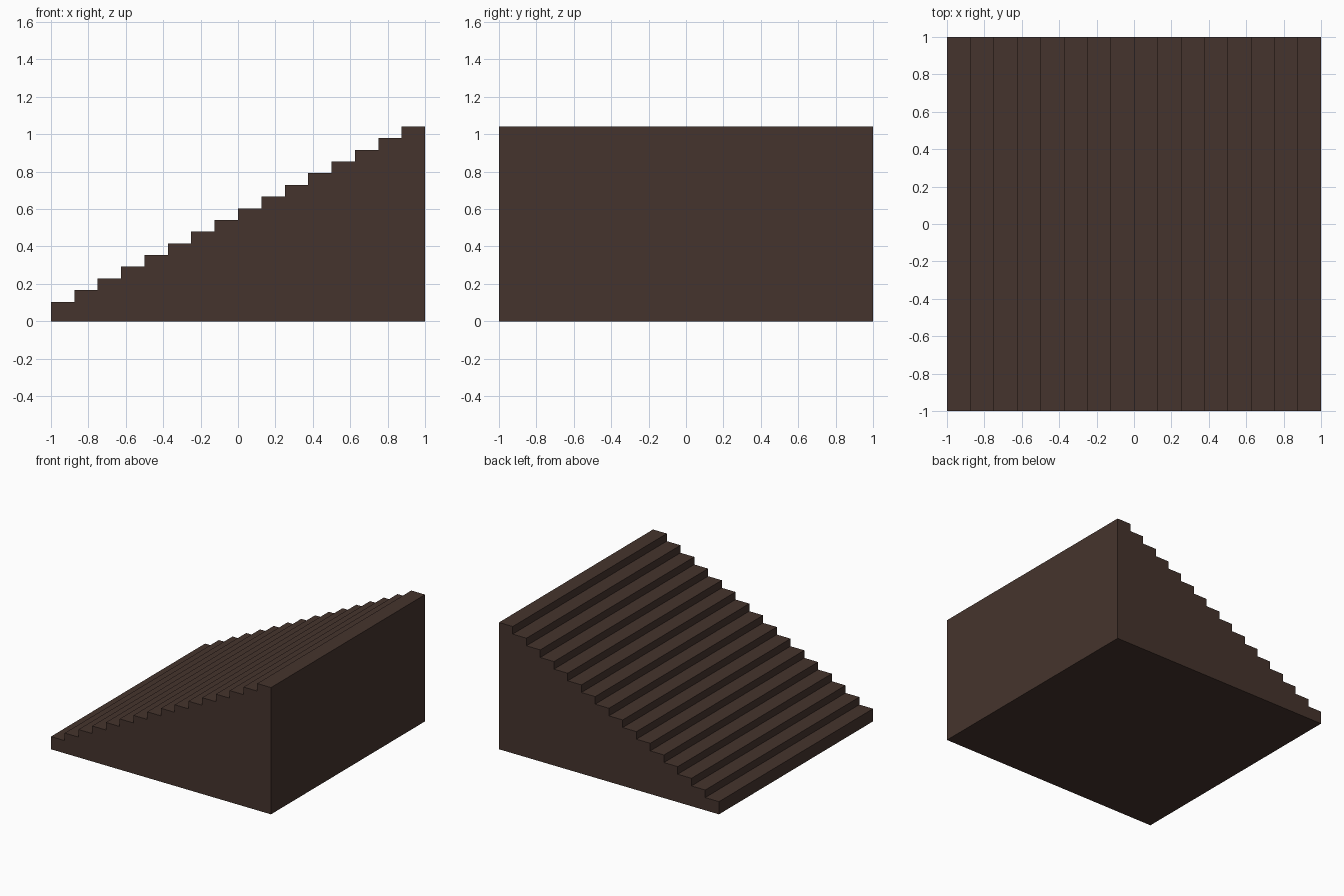
import bpy
import bmesh

if "Cube" in bpy.data.objects:
    bpy.data.objects.remove(bpy.data.objects["Cube"])

STEPS = 16
RUN = 2.0 / STEPS       # tread depth
RISE = 0.0625           # riser height
BASE = 0.104            # height of the lowest step

brown = bpy.data.materials.new("dark brown")
brown.diffuse_color = (0.06, 0.034, 0.026, 1.0)
brown.use_nodes = True
brown.node_tree.nodes["Principled BSDF"].inputs["Base Color"].default_value = brown.diffuse_color

# Stepped side profile, rising towards +x
profile = [(1.0, 0.0), (-1.0, 0.0)]
for i in range(STEPS):
    x, z = -1.0 + i * RUN, BASE + i * RISE
    profile += [(x, z), (x + RUN, z)]

# Solid staircase: profile extruded along y
bm = bmesh.new()
side = bm.faces.new([bm.verts.new((x, -1.0, z)) for x, z in profile])
ext = bmesh.ops.extrude_face_region(bm, geom=[side], use_keep_orig=True)
bmesh.ops.translate(bm, vec=(0, 2.0, 0),
                    verts=[g for g in ext["geom"] if isinstance(g, bmesh.types.BMVert)])
bmesh.ops.recalc_face_normals(bm, faces=bm.faces)

mesh = bpy.data.meshes.new("staircase")
bm.to_mesh(mesh)
bm.free()
mesh.materials.append(brown)
bpy.context.collection.objects.link(bpy.data.objects.new("staircase", mesh))
